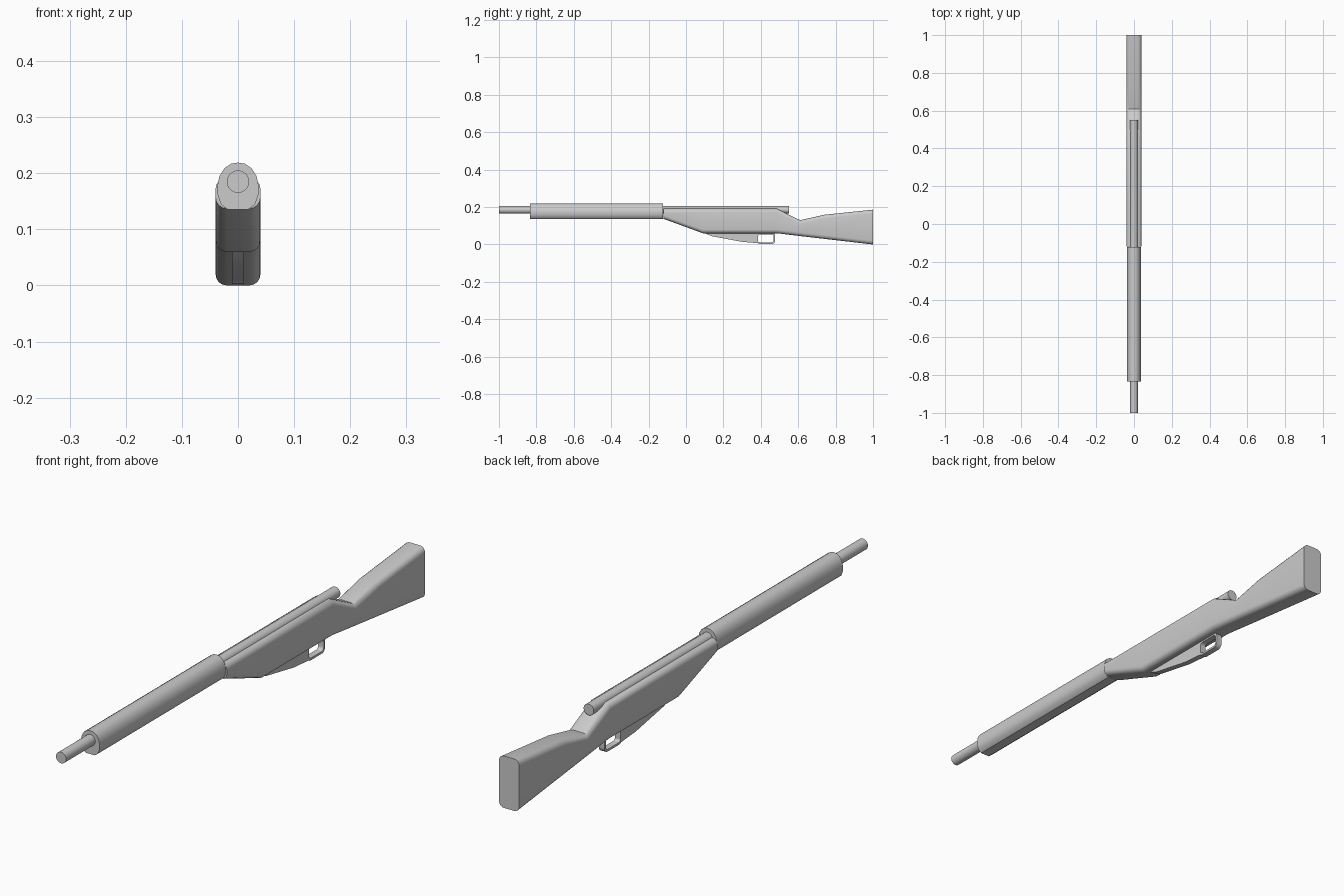
import bpy, bmesh
from math import sin, cos, pi, radians

if "Cube" in bpy.data.objects:
    bpy.data.objects.remove(bpy.data.objects["Cube"])


def finish(name, bm, angle=35):
    bmesh.ops.recalc_face_normals(bm, faces=bm.faces)
    me = bpy.data.meshes.new(name)
    bm.to_mesh(me)
    bm.free()
    ob = bpy.data.objects.new(name, me)
    bpy.context.collection.objects.link(ob)
    bpy.ops.object.select_all(action='DESELECT')
    ob.select_set(True)
    bpy.context.view_layer.objects.active = ob
    bpy.ops.object.shade_smooth_by_angle(angle=radians(angle))
    return ob


def loft(name, loops, capped=True, closed=False, angle=35):
    """Skin a list of equal-length point loops."""
    bm = bmesh.new()
    rings = [[bm.verts.new(p) for p in loop] for loop in loops]
    n = len(rings[0])
    pairs = list(zip(rings, rings[1:])) + ([(rings[-1], rings[0])] if closed else [])
    for a, b in pairs:
        for i in range(n):
            j = (i + 1) % n
            bm.faces.new((a[i], a[j], b[j], b[i]))
    if capped:
        bm.faces.new(rings[0])
        bm.faces.new(rings[-1])
    return finish(name, bm, angle)


def rounded_rect(u0, u1, v0, v1, r, seg=4):
    pts = []
    corners = ((u1 - r, v1 - r), (u0 + r, v1 - r), (u0 + r, v0 + r), (u1 - r, v0 + r))
    for k, (cu, cv) in enumerate(corners):
        for s in range(seg + 1):
            a = (k + s / seg) * pi / 2
            pts.append((cu + r * cos(a), cv + r * sin(a)))
    return pts


# Stock: rounded rectangular sections (y, bottom z, top z)
stations = [(-0.12, 0.137, 0.192), (0.09, 0.06, 0.192), (0.485, 0.06, 0.192),
            (0.61, 0.045, 0.13), (0.74, 0.03, 0.159), (1.0, 0.0, 0.186)]
loft("stock", [[(x, y, z) for x, z in rounded_rect(-0.04, 0.04, lo, hi, 0.02)]
               for y, lo, hi in stations], angle=25)

# Barrel
loft("barrel", [[(0.02 * cos(2 * pi * i / 24), y, 0.185 + 0.02 * sin(2 * pi * i / 24))
                 for i in range(24)] for y in (-1.0, 0.55)])

# Handguard: oval section with a flattened underside
half = [(0.018, 0.135), (0.030, 0.144), (0.036, 0.160), (0.037, 0.177),
        (0.033, 0.195), (0.024, 0.209), (0.012, 0.217)]
section = half + [(0, 0.219)] + [(-x, z) for x, z in reversed(half)]
loft("handguard", [[(x, y, z) for x, z in section] for y in (-0.835, -0.122)])

# Magazine floor plate under the stock
plate = [(0.09, 0.07), (0.105, 0.058), (0.14, 0.044), (0.30, 0.014), (0.386, 0.007), (0.386, 0.07)]
loft("magazine_plate", [[(x, y, z) for y, z in plate] for x in (-0.011, 0.011)], angle=25)

# Trigger guard: rounded open ring
outer = rounded_rect(0.376, 0.477, 0.003, 0.063, 0.018)
inner = rounded_rect(0.385, 0.469, 0.011, 0.054, 0.011)
w = 0.011
loft("trigger_guard", [[(x, y, z) for y, z in ring] for x, ring in
                       ((-w, outer), (w, outer), (w, inner), (-w, inner))],
     capped=False, closed=True)
